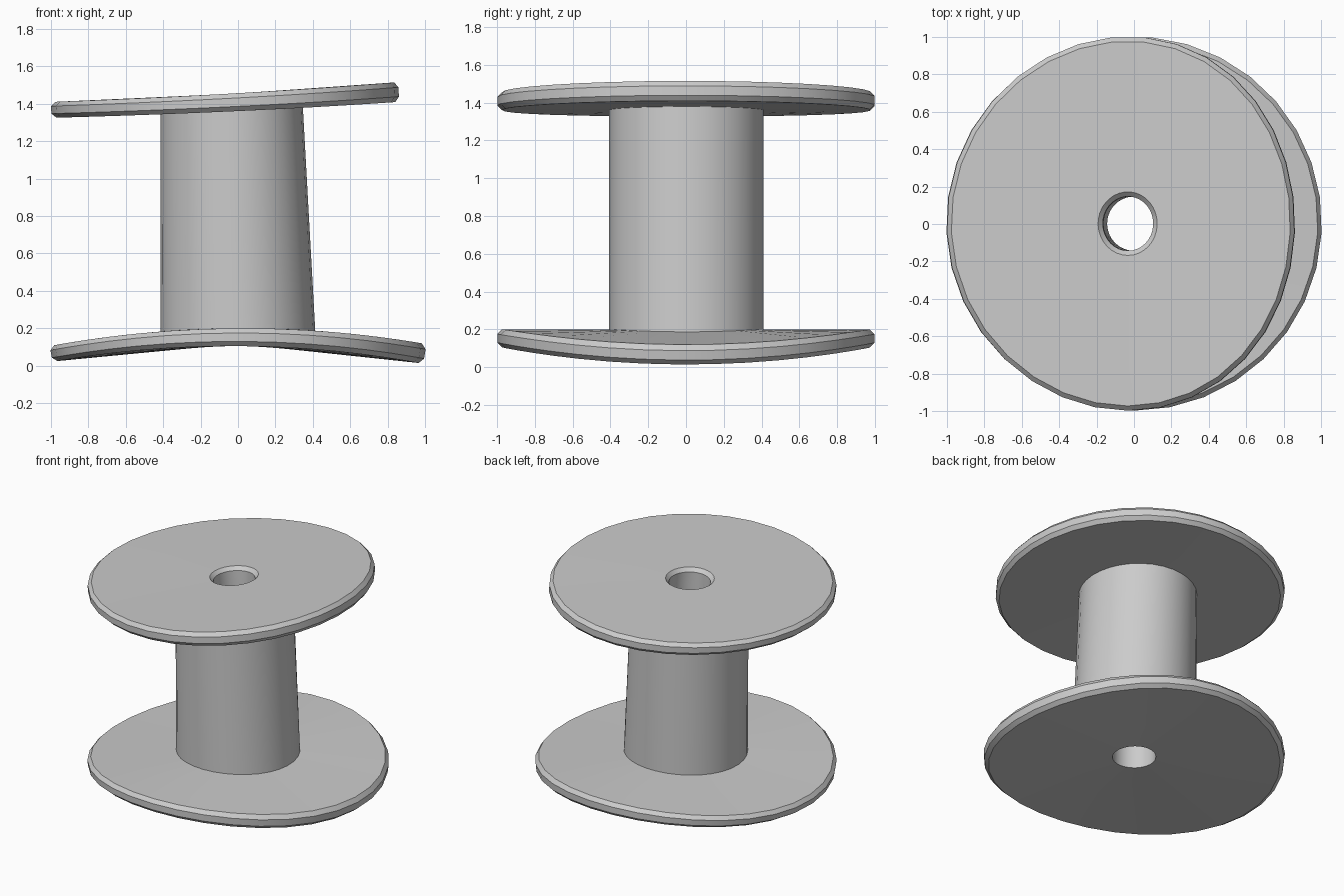
import bpy
import bmesh
from math import cos, sin, pi, radians

cube = bpy.data.objects.get("Cube")
if cube:
    bpy.data.objects.remove(cube)

# One plain grey plastic
grey = bpy.data.materials.new("light grey")
grey.use_nodes = True
colour = (0.6, 0.6, 0.6, 1)
grey.diffuse_color = colour
grey.node_tree.nodes["Principled BSDF"].inputs["Base Color"].default_value = colour

SIDES = 33
RIM, CORE, BORE = 1.0, 0.41, 0.145
BEVEL, THICK = 0.025, 0.095
LOW, HIGH = 0.105, 1.36          # undersides of the two flanges
LOW_TOP, HIGH_TOP = LOW + THICK, HIGH + THICK


def warp(x, y, z):
    """Droop the lower flange, tilt and narrow the upper one, blend between."""
    t = min(max((z - LOW_TOP) / (HIGH - LOW_TOP), 0), 1)
    mid = (LOW if t < 0.5 else HIGH) + THICK / 2
    from_mid = min(max(z - mid, -THICK / 2), THICK / 2)
    swell = 0.11 * x * from_mid
    low_x, low_z = x * (1 + 0.18 * from_mid), -0.09 * x * x
    high_x = -0.03 + 0.93 * x - 0.04 * x * x - 0.06 * from_mid
    high_z = 0.048 * x + 0.008 * x * x
    return (low_x + (high_x - low_x) * t, y + 0.002,
            z + swell + low_z + (high_z - low_z) * t)


def lathe(name, profile):
    """Spin a radius/height profile into a warped shell."""
    bm = bmesh.new()
    rings = []
    for r, z in profile:
        ring = []
        for i in range(SIDES):
            a = 2 * pi * i / SIDES - pi / 2
            ring.append(bm.verts.new(warp(r * cos(a), r * sin(a), z)))
        rings.append(ring)
    for a, b in zip(rings, rings[1:]):
        for i in range(SIDES):
            j = (i + 1) % SIDES
            bm.faces.new((a[i], a[j], b[j], b[i]))
    mesh = bpy.data.meshes.new(name)
    bm.to_mesh(mesh)
    bm.free()
    mesh.materials.append(grey)
    obj = bpy.data.objects.new(name, mesh)
    bpy.context.collection.objects.link(obj)
    bpy.ops.object.select_all(action='DESELECT')
    obj.select_set(True)
    bpy.context.view_layer.objects.active = obj
    bpy.ops.object.shade_smooth_by_angle(angle=radians(30))


def rim(z):
    """Chamfered outer edge of a flange with its underside at z."""
    return [(RIM - BEVEL, z), (RIM, z + BEVEL),
            (RIM, z + THICK - BEVEL), (RIM - BEVEL, z + THICK)]


# Flanges, from the underside around the rim to the top
lathe("bottom_flange", [(BORE, LOW)] + rim(LOW) + [(CORE, LOW_TOP)])
lathe("top_flange", [(CORE, HIGH)] + rim(HIGH)
      + [(BORE + BEVEL, HIGH_TOP), (BORE, HIGH_TOP - BEVEL)])

# Winding core and the hole through the middle
lathe("core", [(CORE, LOW_TOP), (CORE, HIGH)])
lathe("bore", [(BORE, HIGH_TOP - BEVEL), (BORE, HIGH), (BORE, LOW_TOP), (BORE, LOW)])
